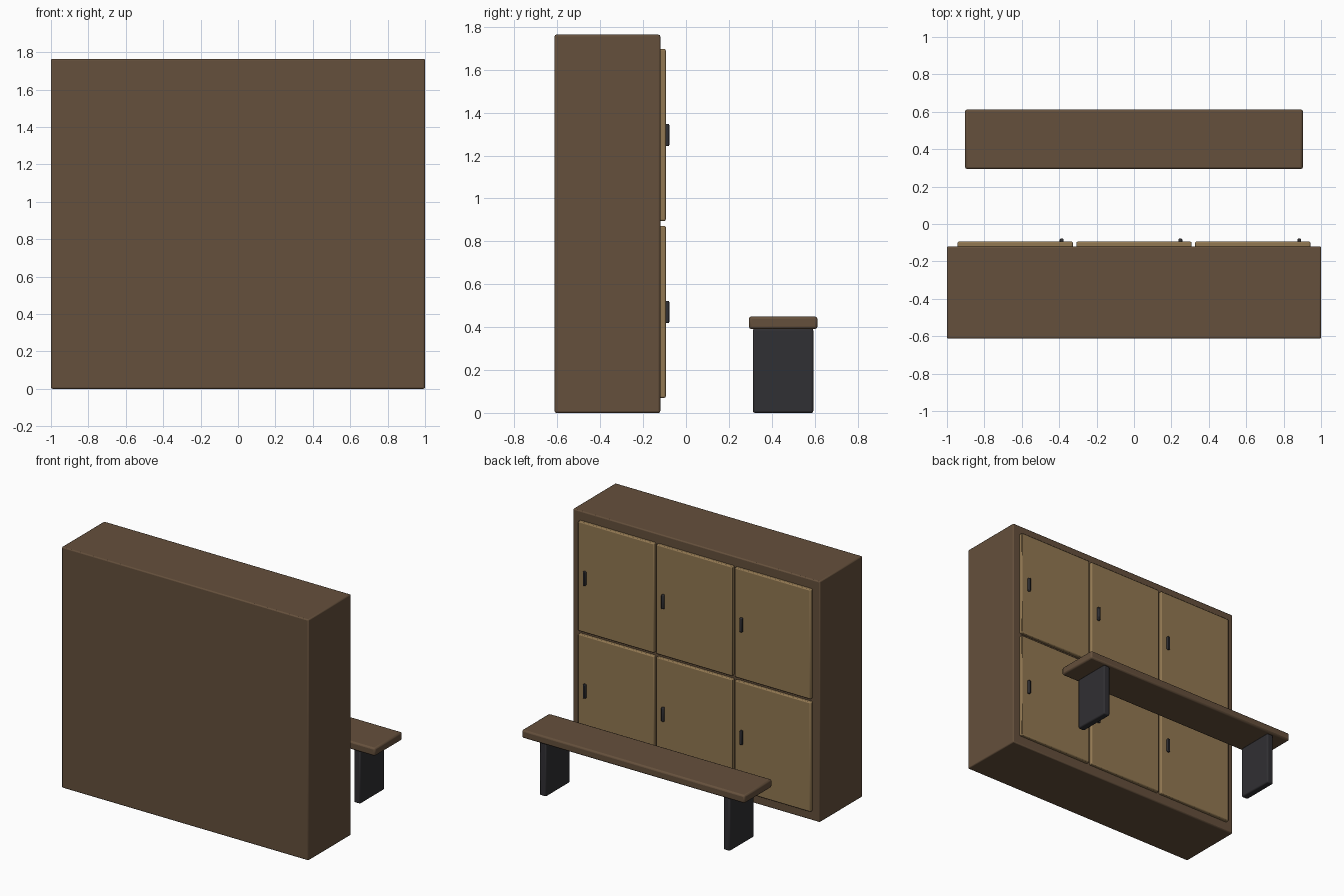
import bpy

if "Cube" in bpy.data.objects:
    bpy.data.objects.remove(bpy.data.objects["Cube"])


def material(name, rgb):
    m = bpy.data.materials.new(name)
    m.diffuse_color = (*rgb, 1)
    m.use_nodes = True
    m.node_tree.nodes["Principled BSDF"].inputs["Base Color"].default_value = m.diffuse_color
    return m


dark_wood = material("dark_wood", (0.13, 0.08, 0.045))
light_wood = material("light_wood", (0.29, 0.19, 0.085))
dark_metal = material("dark_metal", (0.03, 0.029, 0.033))


def box(name, x, y, z, mat, bevel):
    """Bevelled box from (min, max) ranges on each axis."""
    bpy.ops.mesh.primitive_cube_add(
        size=1, location=[(r[0] + r[1]) / 2 for r in (x, y, z)])
    ob = bpy.context.object
    ob.name = name
    ob.scale = [r[1] - r[0] for r in (x, y, z)]
    bpy.ops.object.transform_apply(location=False, rotation=False, scale=True)
    mod = ob.modifiers.new("soft_edges", 'BEVEL')
    mod.width = bevel
    mod.segments = 2
    ob.data.materials.append(mat)
    bpy.ops.object.shade_smooth_by_angle()
    return ob


# Cabinet body
box("locker_body", (-1, 1), (-0.613, -0.12), (0, 1.764), dark_wood, 0.008)

# Doors in three columns and two rows, each with a handle
for row, zc in enumerate((0.471, 1.296)):
    for col in range(3):
        xc = (col - 1) * 0.635
        tag = f"{row + 1}_{col + 1}"
        box("door_" + tag, (xc - 0.308, xc + 0.308), (-0.125, -0.094),
            (zc - 0.401, zc + 0.401), light_wood, 0.007)
        hx = xc + 0.248
        box("handle_" + tag, (hx - 0.01, hx + 0.01), (-0.098, -0.078),
            (zc - 0.052, zc + 0.052), dark_metal, 0.005)

# Bench with two slab legs
box("bench_seat", (-0.903, 0.903), (0.293, 0.613), (0.391, 0.45), dark_wood, 0.012)
for side, xc in (("left", -0.745), ("right", 0.745)):
    box("bench_leg_" + side, (xc - 0.026, xc + 0.026), (0.312, 0.594),
        (0, 0.393), dark_metal, 0.009)
